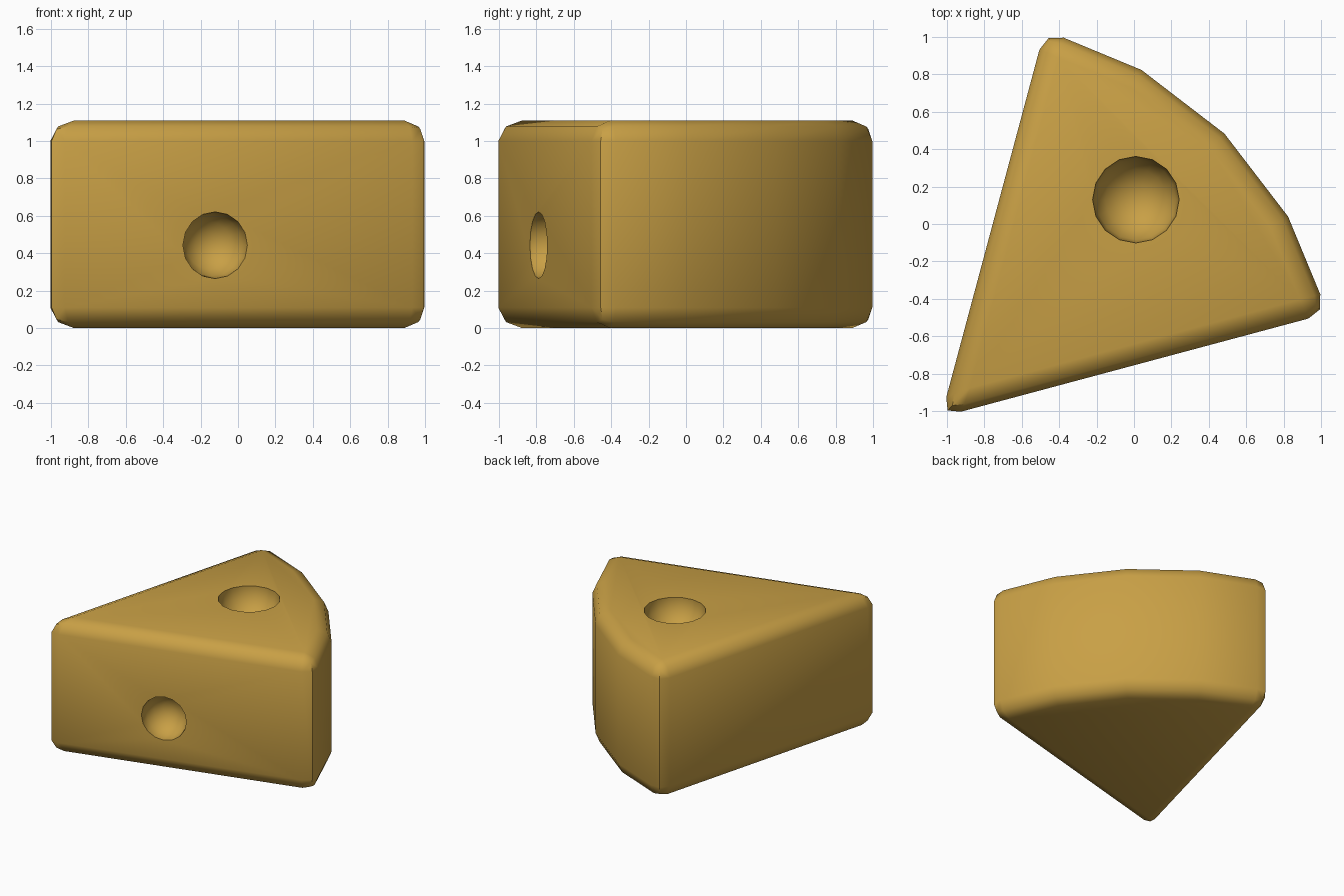
import bpy, bmesh, math
from mathutils import Vector

if "Cube" in bpy.data.objects:
    bpy.data.objects.remove(bpy.data.objects["Cube"])

TIP, RADIUS, HEIGHT, BEVEL = -1.032, 2.143, 1.11, 0.11

cheese = bpy.data.materials.new("cheese yellow")
cheese.diffuse_color = (0.58, 0.35, 0.06, 1)
cheese.use_nodes = True
cheese.node_tree.nodes["Principled BSDF"].inputs["Base Color"].default_value = cheese.diffuse_color

# Wedge: 60 degree sector with a four-segment rind, extruded upward
bm = bmesh.new()
outline = [(TIP, TIP)]
for i in range(5):
    a = math.radians(15 + 15 * i)
    outline.append((TIP + RADIUS * math.cos(a), TIP + RADIUS * math.sin(a)))
base = bm.faces.new([bm.verts.new((x, y, 0)) for x, y in outline])
top = bmesh.ops.extrude_face_region(bm, geom=[base])["geom"]
bmesh.ops.translate(bm, vec=(0, 0, HEIGHT),
                    verts=[g for g in top if isinstance(g, bmesh.types.BMVert)])
bmesh.ops.recalc_face_normals(bm, faces=bm.faces)
mesh = bpy.data.meshes.new("cheese_wedge")
bm.to_mesh(mesh)
bm.free()
wedge = bpy.data.objects.new("cheese_wedge", mesh)
bpy.context.collection.objects.link(wedge)
mesh.materials.append(cheese)

# Rounded outer edges; the shallow rind edges stay as they are
bevel = wedge.modifiers.new("rounded_edges", 'BEVEL')
bevel.width = BEVEL
bevel.segments = 2
bevel.limit_method = 'ANGLE'
bevel.angle_limit = math.radians(30)


# Round holes: half-sphere hollows cut into a face
def cut_hole(name, centre, normal, radius):
    normal = Vector(normal).normalized()
    bpy.ops.mesh.primitive_uv_sphere_add(
        segments=16, ring_count=8, radius=radius,
        location=Vector(centre) - normal * 0.003,
        rotation=normal.to_track_quat('Z', 'Y').to_euler())
    cutter = bpy.context.object
    cutter.name = name
    cutter.data.materials.append(cheese)
    cutter.hide_render = True
    mod = wedge.modifiers.new(name, 'BOOLEAN')
    mod.operation = 'DIFFERENCE'
    mod.solver = 'EXACT'
    mod.object = cutter
    return cutter


slope = math.tan(math.radians(15))
cutters = [
    cut_hole("top_hole", (0.01, 0.13, HEIGHT), (0, 0, 1), 0.232),
    cut_hole("front_hole", (-0.122, TIP + slope * (-0.122 - TIP), 0.443), (slope, -1, 0), 0.179),
]

# Bake the modifiers, drop the cutters, then smooth
bpy.ops.object.select_all(action='DESELECT')
wedge.select_set(True)
bpy.context.view_layer.objects.active = wedge
for mod in list(wedge.modifiers):
    bpy.ops.object.modifier_apply(modifier=mod.name)
for c in cutters:
    bpy.data.objects.remove(c)
bpy.ops.object.shade_smooth_by_angle(angle=math.radians(50))
